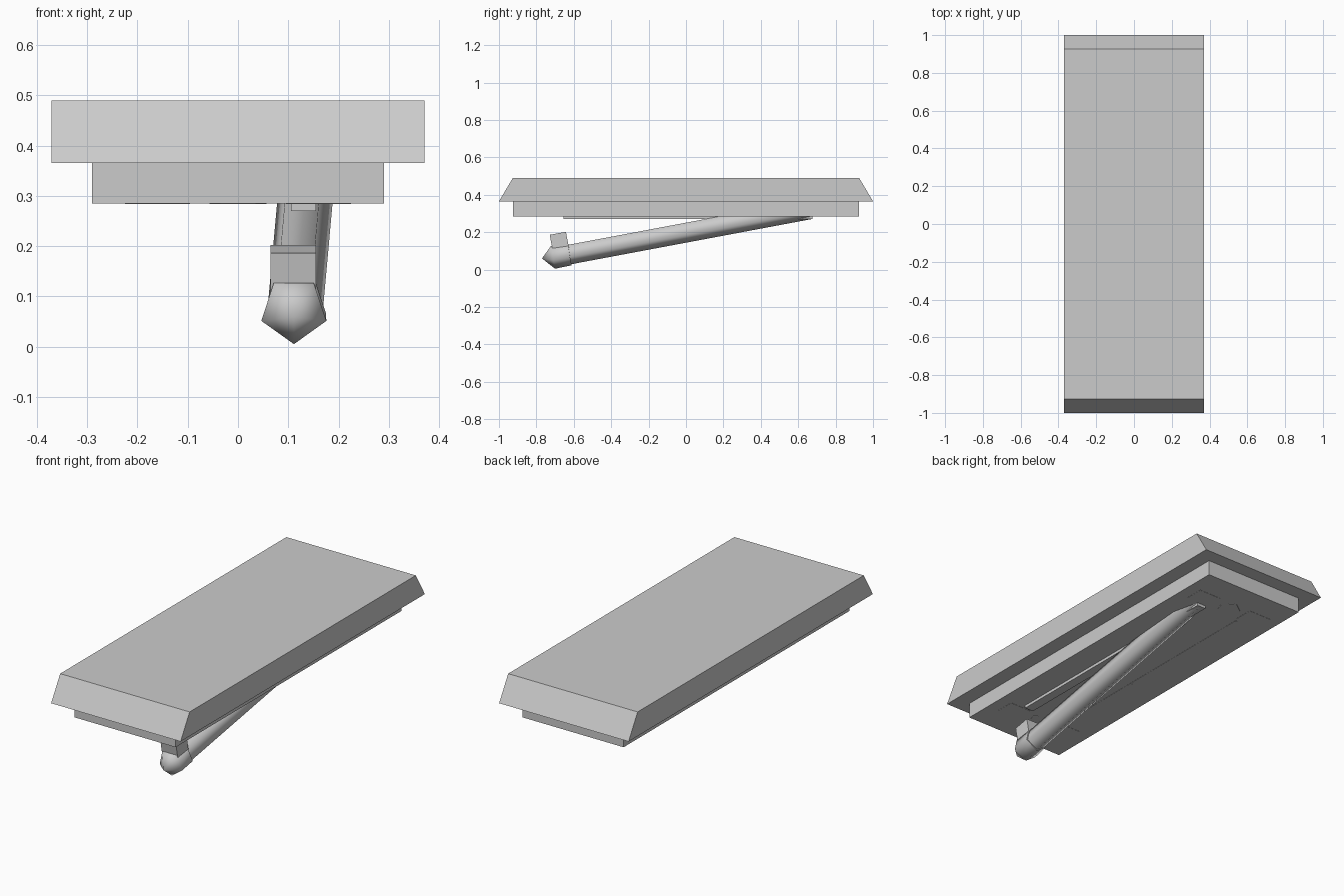
import bpy
import bmesh
from math import sin, cos, pi, radians, atan
from mathutils import Vector, Matrix

cube = bpy.data.objects.get("Cube")
if cube:
    bpy.data.objects.remove(cube, do_unlink=True)

grey = bpy.data.materials.new("light grey")
grey.use_nodes = True
COLOUR = (0.6, 0.6, 0.6, 1)
grey.diffuse_color = COLOUR
grey.node_tree.nodes["Principled BSDF"].inputs["Base Color"].default_value = COLOUR


def finish(name, bm, smooth=False):
    bmesh.ops.recalc_face_normals(bm, faces=bm.faces)
    mesh = bpy.data.meshes.new(name)
    bm.to_mesh(mesh)
    bm.free()
    mesh.materials.append(grey)
    obj = bpy.data.objects.new(name, mesh)
    bpy.context.collection.objects.link(obj)
    if smooth:
        bpy.ops.object.select_all(action='DESELECT')
        obj.select_set(True)
        bpy.context.view_layer.objects.active = obj
        bpy.ops.object.shade_smooth_by_angle(angle=radians(75))
    return obj


def box(name, centre, size, tilt=0.0):
    bm = bmesh.new()
    place = (Matrix.Translation(centre) @ Matrix.Rotation(tilt, 4, 'X')
             @ Matrix.Diagonal((*size, 1)))
    bmesh.ops.create_cube(bm, size=1, matrix=place)
    return finish(name, bm)


def pentagon_tube(name, stations):
    """Five-sided tube, point down, through (centre, radius) stations."""
    axis = (stations[-1][0] - stations[0][0]).normalized()
    side = axis.cross(Vector((0, 0, 1))).normalized()
    up = side.cross(axis)
    bm = bmesh.new()
    rings = []
    for centre, radius in stations:
        angles = [2 * pi * i / 5 for i in range(5)]
        rings.append([bm.verts.new(centre + radius * (side * sin(a) - up * cos(a)))
                      for a in angles])
    for a, b in zip(rings, rings[1:]):
        for i in range(5):
            j = (i + 1) % 5
            bm.faces.new((a[i], a[j], b[j], b[i]))
    bm.faces.new(rings[0])
    bm.faces.new(rings[-1])
    bmesh.ops.remove_doubles(bm, verts=bm.verts, dist=0.0005)
    return finish(name, bm, smooth=True)


# Upper slab with sloping ends
slab = box("top_slab", (0, 0, 0.4275), (0.742, 2, 0.125))
for v in slab.data.vertices:
    if v.co.z > 0.43:
        v.co.y *= 0.926

# Lower base block
box("base_block", (0, 0, 0.325), (0.58, 1.85, 0.08))

# Flush pads and pentagonal plugs under the base
for end, y in (("front", -0.73), ("back", 0.73)):
    for side, x in (("left", 0.16), ("right", -0.16)):
        box(f"{end}_{side}_pad", (x, y, 0.285), (0.13, 0.1, 0.002))
    bm = bmesh.new()
    bmesh.ops.create_cone(bm, cap_ends=True, segments=5, radius1=0.06, radius2=0.06,
                          depth=0.002, matrix=Matrix.Translation((0, y, 0.285)))
    finish(f"{end}_plug", bm)

# Rails under the base
box("left_rail", (0.13, 0.01, 0.278), (0.05, 1.33, 0.016))
box("right_rail", (-0.11, 0.01, 0.285), (0.012, 1.3, 0.002))

# Sloping arm with a pointed, collared head
pentagon_tube("arm", [(Vector((0.113, -0.64, 0.083)), 0.058),
                      (Vector((0.135, 0.66, 0.327)), 0.058)])
pentagon_tube("arm_head", [(Vector((0.111, -0.77, 0.06)), 0.0001),
                           (Vector((0.111, -0.712, 0.072)), 0.068),
                           (Vector((0.114, -0.622, 0.086)), 0.064)])

# Tilted block on the head
box("head_block", (0.11, -0.677, 0.15), (0.09, 0.088, 0.09), atan(0.19))
